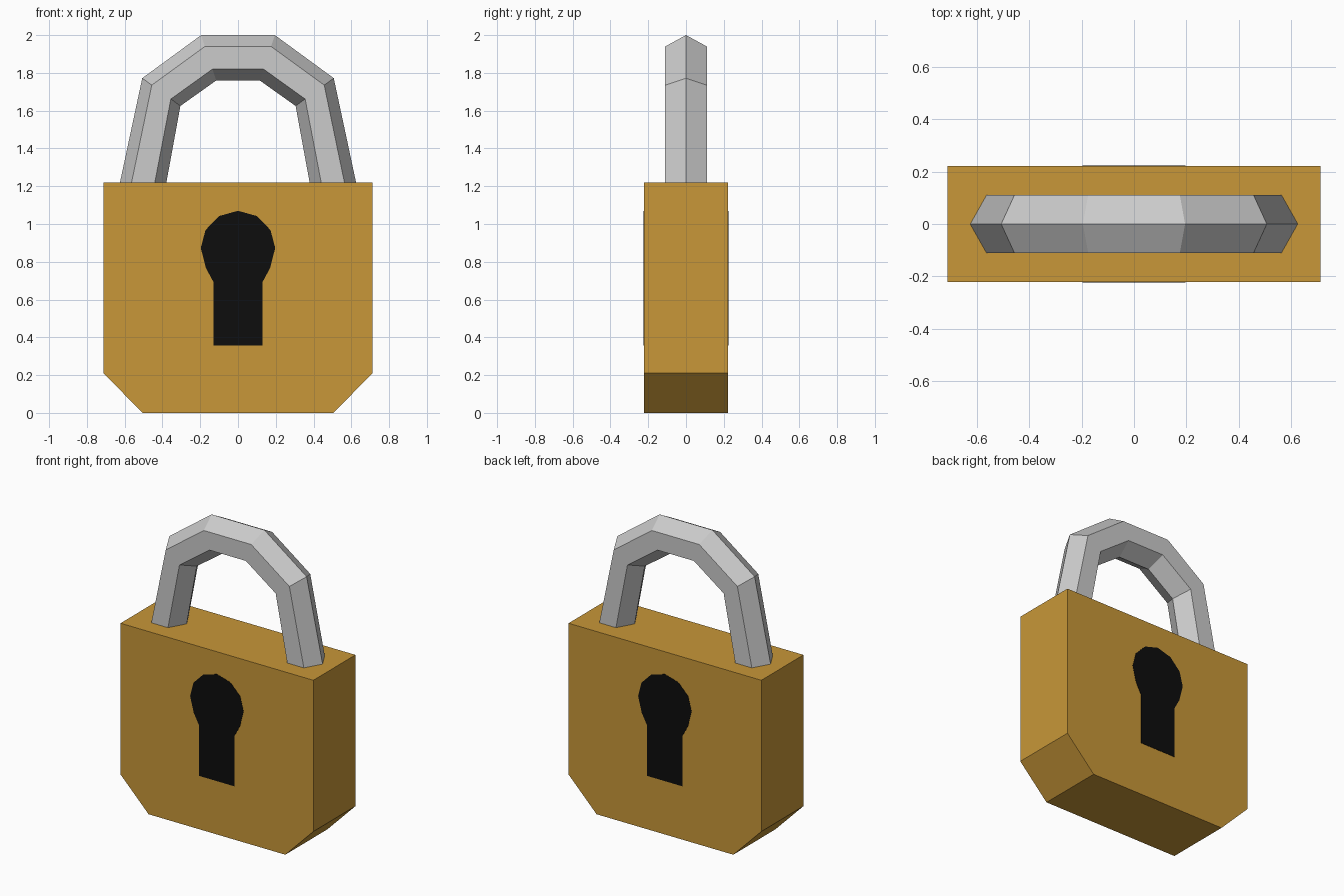
import bpy
import bmesh
from mathutils import Vector

if "Cube" in bpy.data.objects:
    bpy.data.objects.remove(bpy.data.objects["Cube"])


def material(name, color):
    mat = bpy.data.materials.new(name)
    mat.diffuse_color = color
    mat.use_nodes = True
    mat.node_tree.nodes["Principled BSDF"].inputs["Base Color"].default_value = mat.diffuse_color
    return mat


def finish(name, bm, mat=None):
    bmesh.ops.recalc_face_normals(bm, faces=bm.faces[:])
    mesh = bpy.data.meshes.new(name)
    bm.to_mesh(mesh)
    bm.free()
    obj = bpy.data.objects.new(name, mesh)
    bpy.context.collection.objects.link(obj)
    if mat:
        mesh.materials.append(mat)
    return obj


def prism(name, half_profile, half_depth, mat):
    """Mirror a right-hand (x, z) profile and extrude it through y."""
    left = [(-x, z) for x, z in reversed(half_profile) if x > 0]
    bm = bmesh.new()
    face = bm.faces.new([bm.verts.new((x, -half_depth, z))
                         for x, z in half_profile + left])
    ext = bmesh.ops.extrude_face_region(bm, geom=[face])
    verts = [g for g in ext["geom"] if isinstance(g, bmesh.types.BMVert)]
    bmesh.ops.translate(bm, verts=verts, vec=(0, 2 * half_depth, 0))
    return finish(name, bm, mat)


brass = material("brass", (0.58, 0.31, 0.04, 1))
black = material("black", (0.004, 0.004, 0.004, 1))

# Body with chamfered lower corners
prism("body", [(0.505, 0), (0.712, 0.21), (0.712, 1.22)], 0.222, brass)

# Keyhole, showing on front and back
prism("keyhole", [(0.13, 0.357), (0.13, 0.693), (0.17, 0.767), (0.197, 0.873),
                  (0.172, 0.968), (0.10, 1.042), (0, 1.07)], 0.224, black)

# Shackle: hexagonal rings between outer and inner ridge points
stations = [((0.640, 1.15), (0.392, 1.15)),
            ((0.507, 1.772), (0.305, 1.625)),
            ((0.195, 2.0), (0.115, 1.76))]
stations += [tuple((-x, z) for x, z in s) for s in reversed(stations)]
section = [(0, 0), (0.25, 0.11), (0.75, 0.11),
           (1, 0), (0.75, -0.11), (0.25, -0.11)]

bm = bmesh.new()
rings = []
for outer, inner in stations:
    ring = []
    for t, y in section:
        x, z = Vector(outer).lerp(Vector(inner), t)
        ring.append(bm.verts.new((x, y, z)))
    rings.append(ring)
for a, b in zip(rings, rings[1:]):
    for i in range(6):
        j = (i + 1) % 6
        bm.faces.new((a[i], a[j], b[j], b[i]))
bm.faces.new(rings[0])
bm.faces.new(rings[-1])
finish("shackle", bm)
